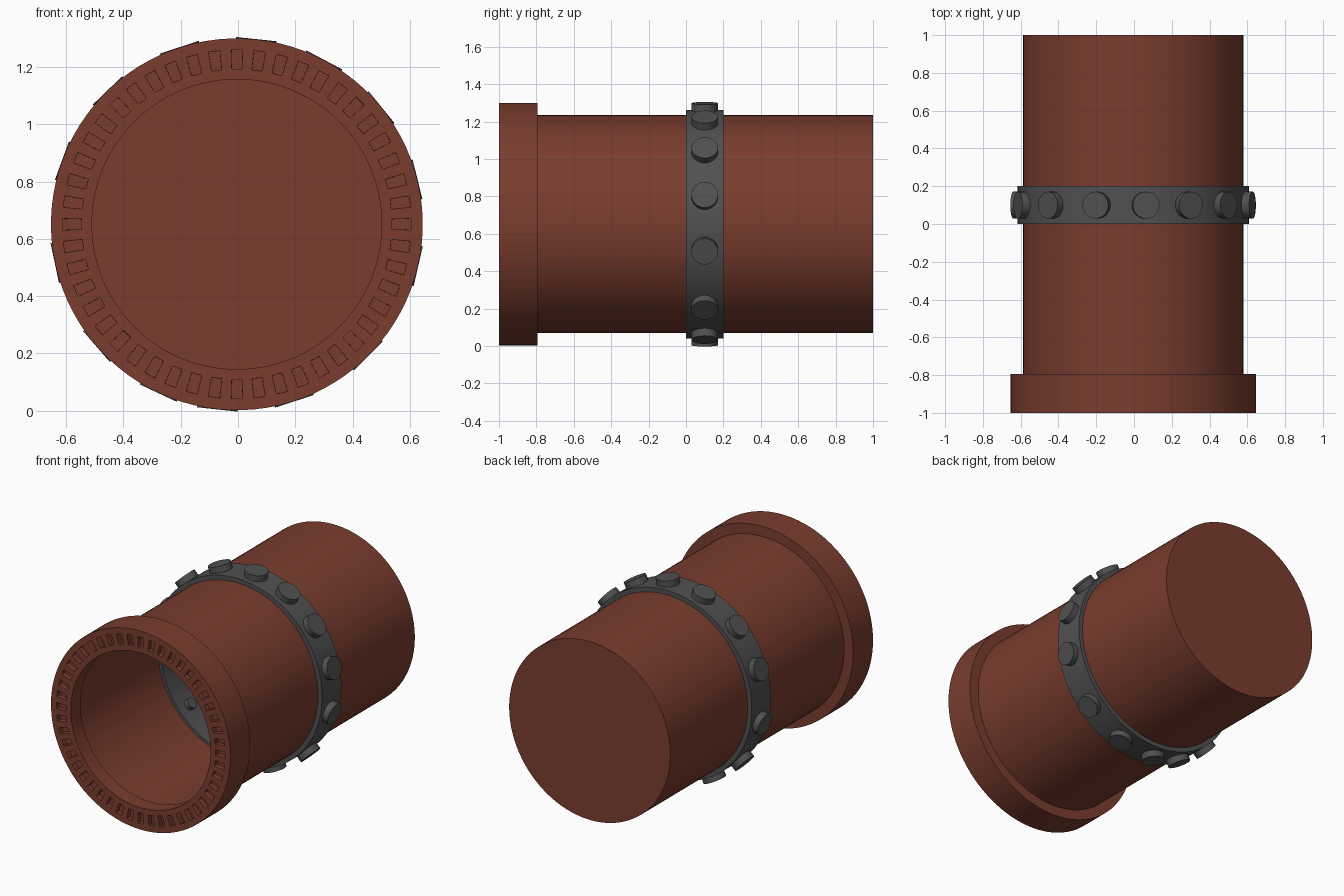
import bpy, bmesh, math
from mathutils import Matrix, Vector

if "Cube" in bpy.data.objects:
    bpy.data.objects.remove(bpy.data.objects["Cube"])

CX, CZ = -0.004, 0.651      # pipe axis runs along y through this point
SEG = 96


def material(name, rgb):
    m = bpy.data.materials.new(name)
    m.diffuse_color = (*rgb, 1.0)
    m.use_nodes = True
    m.node_tree.nodes["Principled BSDF"].inputs["Base Color"].default_value = m.diffuse_color
    return m


rust = material("rust brown", (0.195, 0.046, 0.028))
iron = material("dark iron grey", (0.082, 0.082, 0.082))


def finish(bm, name, mat):
    """Turn a bmesh into an object, smooth with sharp edges over 30 degrees."""
    for f in bm.faces:
        f.smooth = True
    for e in bm.edges:
        e.smooth = e.calc_face_angle(0) < math.radians(30)
    me = bpy.data.meshes.new(name)
    bm.to_mesh(me)
    bm.free()
    me.materials.append(mat)
    ob = bpy.data.objects.new(name, me)
    bpy.context.collection.objects.link(ob)
    return ob


def lathe(profile, closed=True):
    """Spin (radius, y) points round the pipe axis; returns bmesh and face bands."""
    bm = bmesh.new()
    rings = []
    for r, y in profile:
        ring = []
        for i in range(SEG):
            a = (i - 0.5) * math.tau / SEG
            ring.append(bm.verts.new((CX + r * math.cos(a), y, CZ + r * math.sin(a))))
        rings.append(ring)
    bands = []
    n = len(rings)
    for k in range(n if closed else n - 1):
        p, q = rings[k], rings[(k + 1) % n]
        bands.append([bm.faces.new((p[i], p[(i + 1) % SEG], q[(i + 1) % SEG], q[i]))
                      for i in range(SEG)])
    if not closed:                       # flat end discs
        bm.faces.new(rings[0])
        bm.faces.new(rings[-1])
    bmesh.ops.recalc_face_normals(bm, faces=bm.faces[:])
    return bm, bands


# Pipe body: thin wall, open at the front, closed at the back
bm, _ = lathe([(0.575, 0.992), (0.575, -0.9), (0.583, -0.9), (0.583, 1.0)], closed=False)
finish(bm, "pipe_body", rust)

# Front flange with a ring of recessed slots
bm, bands = lathe([(0.506, -1.0), (0.542, -1.0), (0.609, -1.0), (0.649, -1.0),
                   (0.649, -0.795), (0.578, -0.795), (0.578, -0.9), (0.506, -0.9)])
slots = bands[1][::2]
bmesh.ops.inset_individual(bm, faces=slots, thickness=0.0005, depth=-0.03)
finish(bm, "front_flange", rust)

# Clamp band around the middle, also showing inside the pipe
bm, _ = lathe([(0.557, 0.0), (0.612, 0.0), (0.612, 0.2), (0.557, 0.2)])
finish(bm, "clamp_band", iron)

# Bolts: wide flat head outside, short stud end inside
BOLT_ANGLES = (14, 39, 62, 84, 108, 134, 160, 192, 221, 245, 264, 288, 315, 347)


def disc(bm, direction, radius, r0, r1):
    centre = Vector((CX, 0.1, CZ)) + direction * (r0 + r1) / 2
    rot = direction.to_track_quat('Z', 'Y').to_matrix().to_4x4()
    bmesh.ops.create_cone(bm, cap_ends=True, segments=32, radius1=radius, radius2=radius,
                          depth=r1 - r0, matrix=Matrix.Translation(centre) @ rot)


for n, deg in enumerate(BOLT_ANGLES):
    a = math.radians(deg)
    d = Vector((math.cos(a), 0, math.sin(a)))
    bm = bmesh.new()
    disc(bm, d, 0.071, 0.606, 0.65)
    disc(bm, d, 0.036, 0.525, 0.604)
    finish(bm, f"bolt_{n + 1}", iron)
